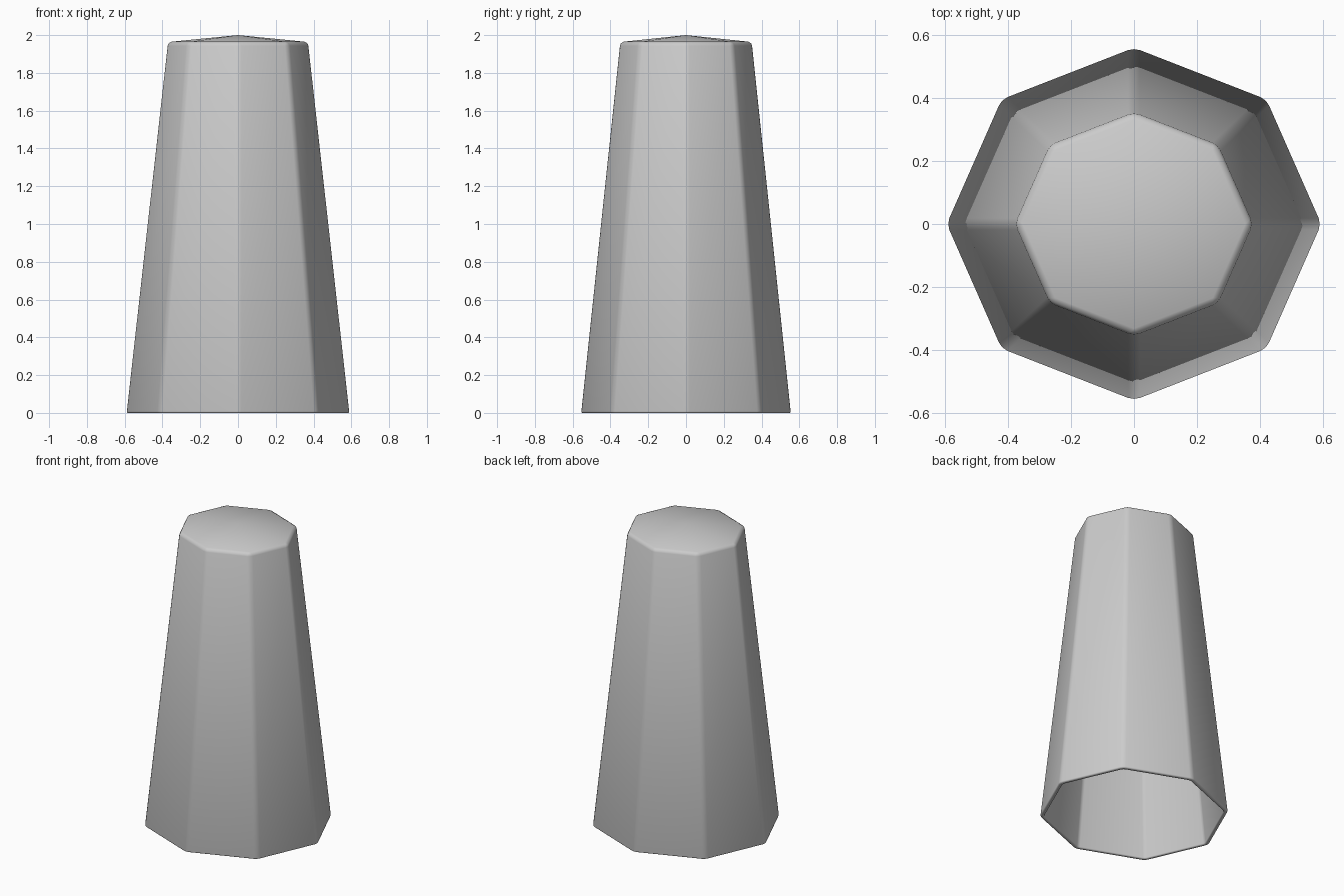
import bpy
import bmesh
from math import cos, sin, pi

cube = bpy.data.objects.get("Cube")
if cube:
    bpy.data.objects.remove(cube, do_unlink=True)

grey = bpy.data.materials.new("plain grey")
grey.use_nodes = True
colour = (0.6, 0.6, 0.6, 1)
grey.diffuse_color = colour
grey.node_tree.nodes["Principled BSDF"].inputs["Base Color"].default_value = colour

SIDES = 8
bm = bmesh.new()


def ring(rx, ry, z):
    """Octagon with corners on the x and y axes."""
    angles = [2 * pi * i / SIDES for i in range(SIDES)]
    return [bm.verts.new((rx * cos(a), ry * sin(a), z)) for a in angles]


# Tapered wall, open below, with a shallow domed cap
bottom = ring(0.594, 0.559, 0)
top = ring(0.375, 0.352, 1.963)
peak = bm.verts.new((0, 0, 2))
for i in range(SIDES):
    j = (i + 1) % SIDES
    bm.faces.new((bottom[i], bottom[j], top[j], top[i]))
    bm.faces.new((top[i], top[j], peak))

mesh = bpy.data.meshes.new("tapered_cover")
bm.to_mesh(mesh)
bm.free()
mesh.materials.append(grey)
mesh.shade_smooth()
cover = bpy.data.objects.new("tapered_cover", mesh)
bpy.context.collection.objects.link(cover)


def add_bevel(name, width, angle):
    bevel = cover.modifiers.new(name, "BEVEL")
    bevel.width = width
    bevel.segments = 2
    bevel.limit_method = "ANGLE"
    bevel.angle_limit = angle


# Soft corners, then wall thickness, then a rounded rim
add_bevel("soft_corners", 0.02, pi / 6)
shell = cover.modifiers.new("wall_thickness", "SOLIDIFY")
shell.thickness = 0.025
shell.offset = -1
shell.use_even_offset = True
add_bevel("rounded_rim", 0.008, pi / 3)
